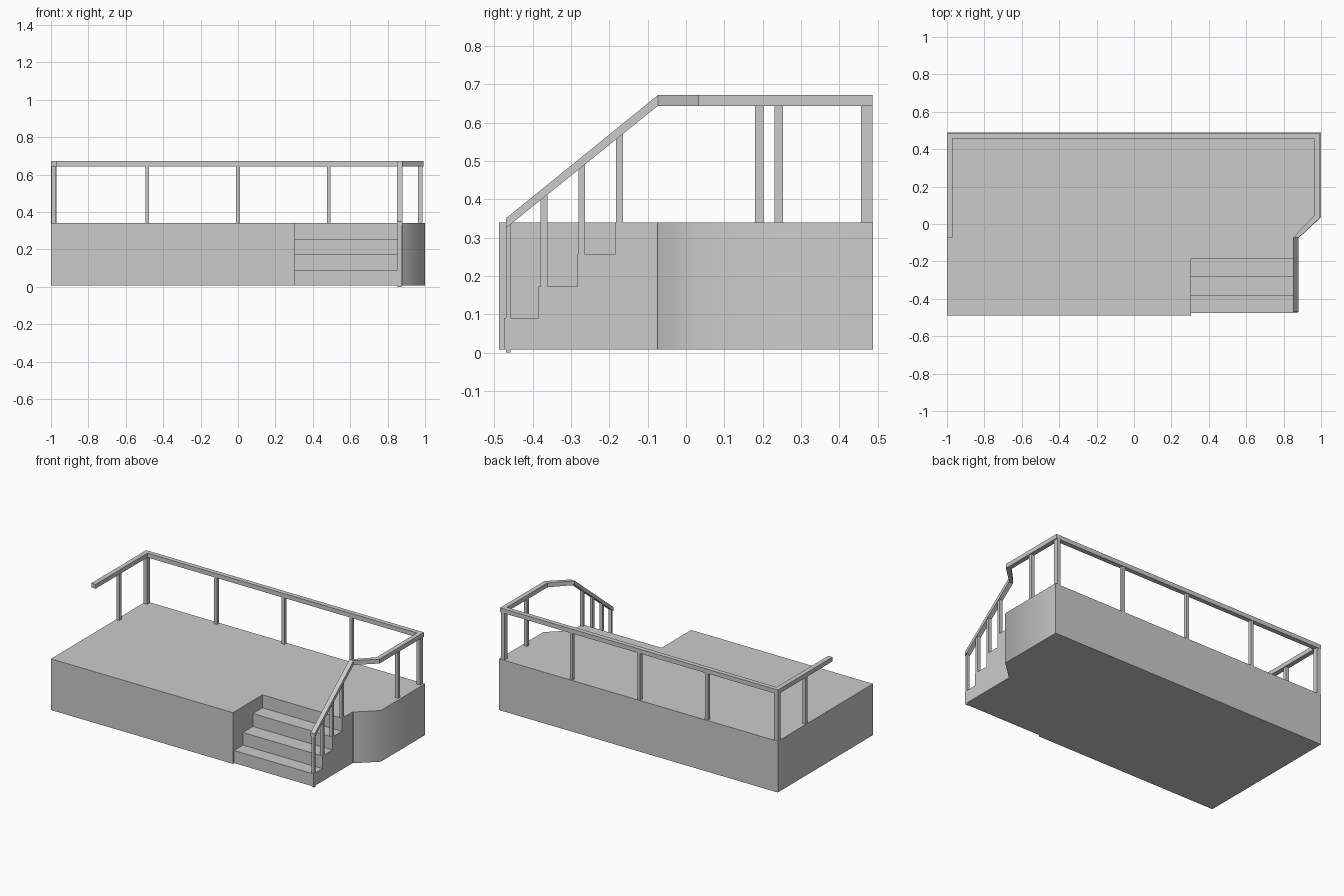
import bpy, bmesh
from mathutils import Vector

if "Cube" in bpy.data.objects:
    bpy.data.objects.remove(bpy.data.objects["Cube"])


def finish(name, bm):
    bmesh.ops.recalc_face_normals(bm, faces=bm.faces)
    me = bpy.data.meshes.new(name)
    bm.to_mesh(me)
    bm.free()
    ob = bpy.data.objects.new(name, me)
    bpy.context.collection.objects.link(ob)
    return ob


def prism(name, pts, vec, soft=None):
    """Extrude a closed outline; soft = xy of a vertical edge shaded smooth."""
    bm = bmesh.new()
    face = bm.faces.new([bm.verts.new(p) for p in pts])
    ext = bmesh.ops.extrude_face_region(bm, geom=[face], use_keep_orig=True)
    bmesh.ops.translate(bm, vec=vec,
                        verts=[g for g in ext['geom'] if isinstance(g, bmesh.types.BMVert)])
    if soft:
        for f in bm.faces:
            f.smooth = True
        for e in bm.edges:
            e.smooth = all((v.co.xy - Vector(soft)).length < 1e-4 for v in e.verts)
    return finish(name, bm)


def post(name, x0, x1, y0, y1, z0, z1):
    return prism(name, [(x0, y0, z0), (x1, y0, z0), (x1, y1, z0), (x0, y1, z0)],
                 (0, 0, z1 - z0))


# deck with stair cut-out and angled corner
BASE, DECK = 0.008, 0.34
outline = [(-1, -0.488), (0.305, -0.488), (0.305, -0.185), (0.875, -0.185),
           (0.875, -0.075), (0.88, -0.075), (1, 0.035), (1, 0.488), (-1, 0.488)]
prism("deck", [(x, y, BASE) for x, y in outline], (0, 0, DECK - BASE), soft=(1, 0.035))

# stairs: stepped side profile
risers = [-0.475, -0.385, -0.283, -0.185]
treads = [0.09, 0.172, 0.256]
profile = [(risers[0], BASE)]
for i, z in enumerate(treads):
    profile += [(risers[i], z), (risers[i + 1], z)]
profile.append((risers[-1], BASE))
prism("stairs", [(0.305, y, z) for y, z in profile], (0.57, 0, 0))

# handrail: mitred rectangular section along outer / inner corner pairs
R0, R1 = 0.644, 0.672
corners = [  # outer xy, inner xy, bottom z, top z
    ((-1, -0.073), (-0.97, -0.073), R0, R1),
    ((-1, 0.487), (-0.97, 0.457), R0, R1),
    ((0.993, 0.487), (0.963, 0.457), R0, R1),
    ((0.993, 0.032), (0.963, 0.044), R0, R1),
    ((0.88, -0.073), (0.85, -0.073), R0, R1),
    ((0.88, -0.47), (0.85, -0.47), 0.325, 0.35),
]
bm = bmesh.new()
rings = []
for o, i, zb, zt in corners:
    rings.append([bm.verts.new(p) for p in
                  ((*o, zb), (*i, zb), (*i, zt), (*o, zt))])
for a, b in zip(rings, rings[1:]):
    for k in range(4):
        n = (k + 1) % 4
        bm.faces.new((a[k], a[n], b[n], b[k]))
bm.faces.new(rings[0])
bm.faces.new(rings[-1])
finish("handrail", bm)

# corner posts and back posts
TOP = R0 + 0.005
post("corner_post_left", -0.999, -0.971, 0.457, 0.486, DECK, TOP)
post("corner_post_right", 0.962, 0.986, 0.457, 0.486, DECK, TOP)
for n, x in enumerate((-0.485, 0, 0.485)):
    post(f"back_post_{n + 1}", x - 0.01, x + 0.01, 0.462, 0.484, DECK, TOP)

# side posts
post("side_post_left", -0.998, -0.976, 0.18, 0.202, DECK, TOP)
post("side_post_right", 0.963, 0.986, 0.231, 0.253, DECK, TOP)

# stair posts under the sloping rail
spans = [(-0.469, -0.458, 0), (-0.379, -0.362, treads[0]),
         (-0.281, -0.264, treads[1]), (-0.182, -0.165, treads[2])]
for n, (y0, y1, z0) in enumerate(spans):
    rail_z = R0 + (y1 + 0.073) * (R0 - 0.325) / 0.397
    post(f"stair_post_{n + 1}", 0.854, 0.875, y0, y1, z0, rail_z + 0.002)
